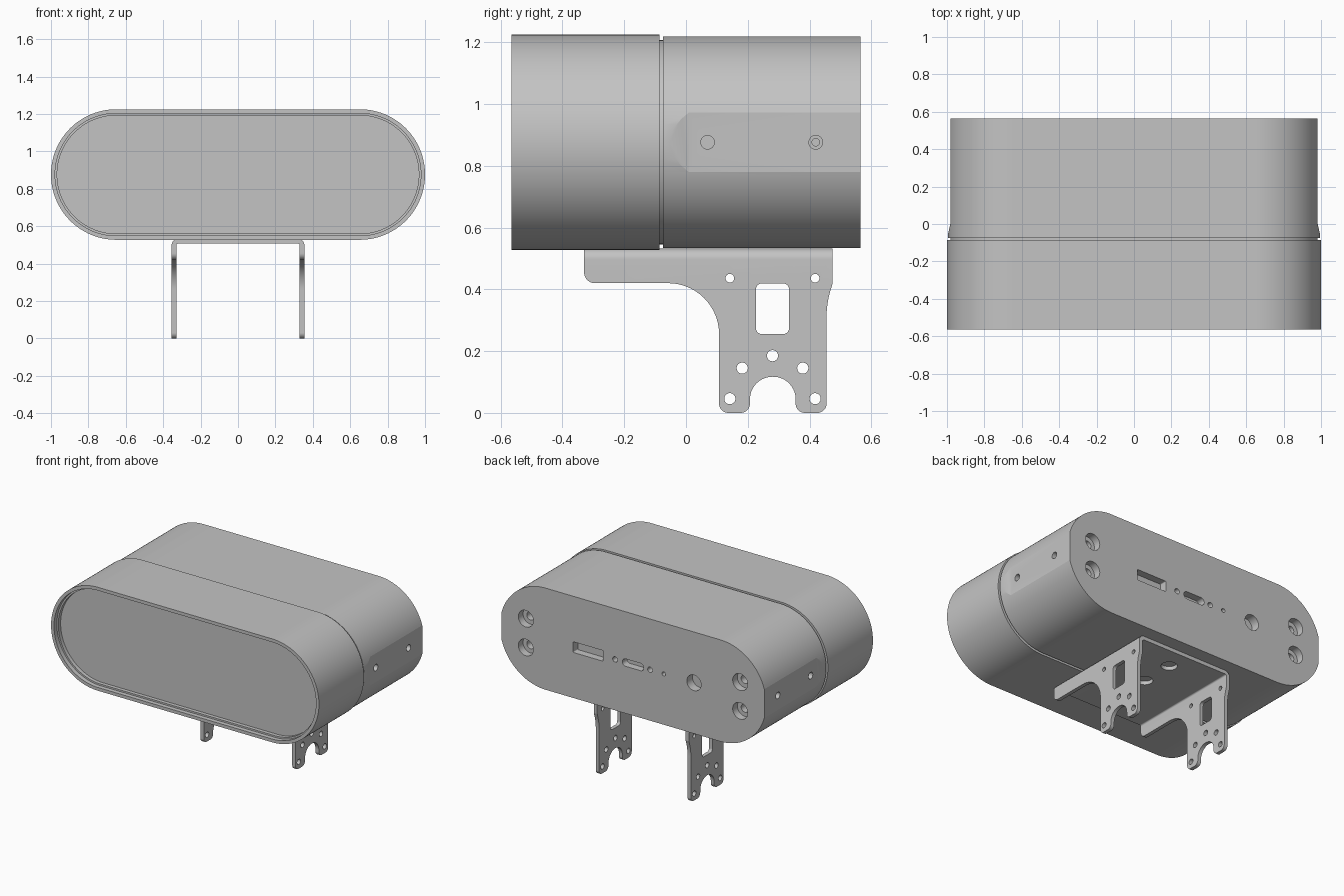
import bpy, bmesh, math
from mathutils import Vector

old = bpy.data.objects.get("Cube")
if old:
    bpy.data.objects.remove(old, do_unlink=True)

grey = bpy.data.materials.new("plain grey")
grey.use_nodes = True
grey.diffuse_color = (0.55, 0.55, 0.55, 1)
grey.node_tree.nodes["Principled BSDF"].inputs["Base Color"].default_value = (0.55, 0.55, 0.55, 1)


def fillet(corners, steps=10):
    """Round each (u, v, radius) corner of a closed outline."""
    out = []
    n = len(corners)
    for i, (u, v, r) in enumerate(corners):
        p = Vector((u, v))
        if r == 0:
            out.append(p)
            continue
        d1 = (Vector(corners[i - 1][:2]) - p).normalized()
        d2 = (Vector(corners[(i + 1) % n][:2]) - p).normalized()
        half = d1.angle(d2) / 2
        c = p + (d1 + d2).normalized() * r / math.sin(half)
        v1 = p + d1 * r / math.tan(half) - c
        v2 = p + d2 * r / math.tan(half) - c
        a1 = math.atan2(v1.y, v1.x)
        turn = (math.atan2(v2.y, v2.x) - a1 + math.pi) % math.tau - math.pi
        for k in range(steps + 1):
            a = a1 + turn * k / steps
            out.append(c + Vector((math.cos(a), math.sin(a))) * r)
    return out


def slot(u, v, hw, hh, r, steps=10):
    return fillet([(u - hw, v - hh, r), (u + hw, v - hh, r),
                   (u + hw, v + hh, r), (u - hw, v + hh, r)], steps)


def circle(u, v, r):
    return [Vector((u + r * math.cos(math.tau * k / 40), v + r * math.sin(math.tau * k / 40)))
            for k in range(40)]


def prism(name, outline, axis, a, b):
    """Extrude an outline along an axis from a to b."""
    place = {"x": lambda p, t: (t, p.x, p.y),
             "y": lambda p, t: (p.x, t, p.y),
             "z": lambda p, t: (p.x, p.y, t)}[axis]
    bm = bmesh.new()
    verts = [bm.verts.new(place(p, a)) for p in outline]
    bmesh.ops.remove_doubles(bm, verts=verts, dist=1e-5)
    face = bm.faces.new(bm.verts)
    ext = bmesh.ops.extrude_face_region(bm, geom=[face])
    top = [g for g in ext["geom"] if isinstance(g, bmesh.types.BMVert)]
    bmesh.ops.translate(bm, verts=top, vec=Vector(place(Vector((0, 0)), b - a)))
    bmesh.ops.recalc_face_normals(bm, faces=bm.faces)
    mesh = bpy.data.meshes.new(name)
    bm.to_mesh(mesh)
    bm.free()
    mesh.materials.append(grey)
    ob = bpy.data.objects.new(name, mesh)
    bpy.context.collection.objects.link(ob)
    return ob


def select(ob):
    bpy.ops.object.select_all(action="DESELECT")
    ob.select_set(True)
    bpy.context.view_layer.objects.active = ob


def cut(ob, outline, axis, a, b, operation="DIFFERENCE"):
    tool = prism("cutter", outline, axis, a, b)
    tool.hide_render = True
    mod = ob.modifiers.new("cut", "BOOLEAN")
    mod.operation, mod.solver, mod.object = operation, "EXACT", tool
    select(ob)
    bpy.ops.object.modifier_apply(modifier=mod.name)
    bpy.data.objects.remove(tool, do_unlink=True)


def finish(ob):
    select(ob)
    bpy.ops.object.shade_smooth_by_angle(angle=math.radians(15))


MID = 0.876      # height of the housing axis
BACK = 0.565     # rear face


def stadium(inset):
    r = 0.349 - inset
    return slot(0, MID, 1 - inset, r, r, 28)


# Front hood with a stepped rim around the recessed panel
hood = prism("front_hood", stadium(0), "y", -BACK, -0.085)
cut(hood, stadium(0.022), "y", -0.7, -BACK + 0.03)
cut(hood, stadium(0.033), "y", -0.7, -BACK + 0.055)
finish(hood)

# Narrow core that forms the seam groove
finish(prism("seam_core", stadium(0.018), "y", -0.1, -0.06))

# Rear housing with flattened sides
rear = prism("rear_housing", stadium(0.006), "y", -0.075, BACK)
for s in (-1, 1):
    flat = [Vector((s * x, y)) for x, y in
            ((1, -0.08), (0.98, 0.01), (0.98, 0.7), (1.2, 0.7), (1.2, -0.08))]
    cut(rear, flat, "z", 0.4, 1.4)
    # side screw holes
    for y, r in ((0.07, 0.022), (0.42, 0.022), (0.42, 0.012)):
        depth = 0.95 if r > 0.02 else 0.9
        cut(rear, circle(y, MID, r), "x", *sorted((s * depth, s * 1.1)))
    # counterbored rear screw holes
    for dz in (-0.097, 0.097):
        cut(rear, circle(s * 0.8, MID + dz, 0.056), "y", BACK - 0.05, 0.7)
        cut(rear, circle(s * 0.8, MID + dz, 0.028), "y", BACK - 0.1, 0.7)

# Rear ports
cut(rear, slot(0.335, MID, 0.112, 0.036, 0.006), "y", BACK - 0.05, 0.7)
cut(rear, slot(0, MID, 0.08, 0.025, 0.0245), "y", BACK - 0.05, 0.7)
for x, r in ((0.134, 0.018), (-0.127, 0.018), (-0.23, 0.014), (-0.455, 0.053)):
    cut(rear, circle(x, MID, r), "y", BACK - 0.06, 0.7)
finish(rear)

# Bent sheet bracket: U section trimmed by the side outline
section = fillet([(-0.355, -0.02, 0), (-0.355, 0.532, 0.035), (0.355, 0.532, 0.035),
                  (0.355, -0.02, 0), (0.33, -0.02, 0), (0.33, 0.507, 0.01),
                  (-0.33, 0.507, 0.01), (-0.33, -0.02, 0)])
bracket = prism("mount_bracket", section, "y", -0.5, 0.6)
side = fillet([(-0.33, 0.6, 0), (-0.33, 0.42, 0.035), (0.107, 0.42, 0.165),
               (0.107, 0, 0.03), (0.207, 0, 0.03), (0.207, 0.117, 0.073),
               (0.355, 0.117, 0.073), (0.355, 0, 0.03), (0.455, 0, 0.03),
               (0.455, 0.355, 0.3), (0.475, 0.42, 0), (0.475, 0.6, 0)], 14)
cut(bracket, side, "x", -0.5, 0.5, "INTERSECT")

# Bracket window and holes
cut(bracket, slot(0.28, 0.337, 0.054, 0.082, 0.02), "x", -0.5, 0.5)
for y, z, r in ((0.28, 0.185, 0.018), (0.182, 0.145, 0.018), (0.378, 0.145, 0.018),
                (0.142, 0.046, 0.018), (0.418, 0.046, 0.018),
                (0.142, 0.436, 0.014), (0.418, 0.436, 0.014)):
    cut(bracket, circle(y, z, r), "x", -0.5, 0.5)
for y in (0.1, 0.33):
    cut(bracket, circle(0, y, 0.05), "z", 0.45, 0.6)
finish(bracket)
